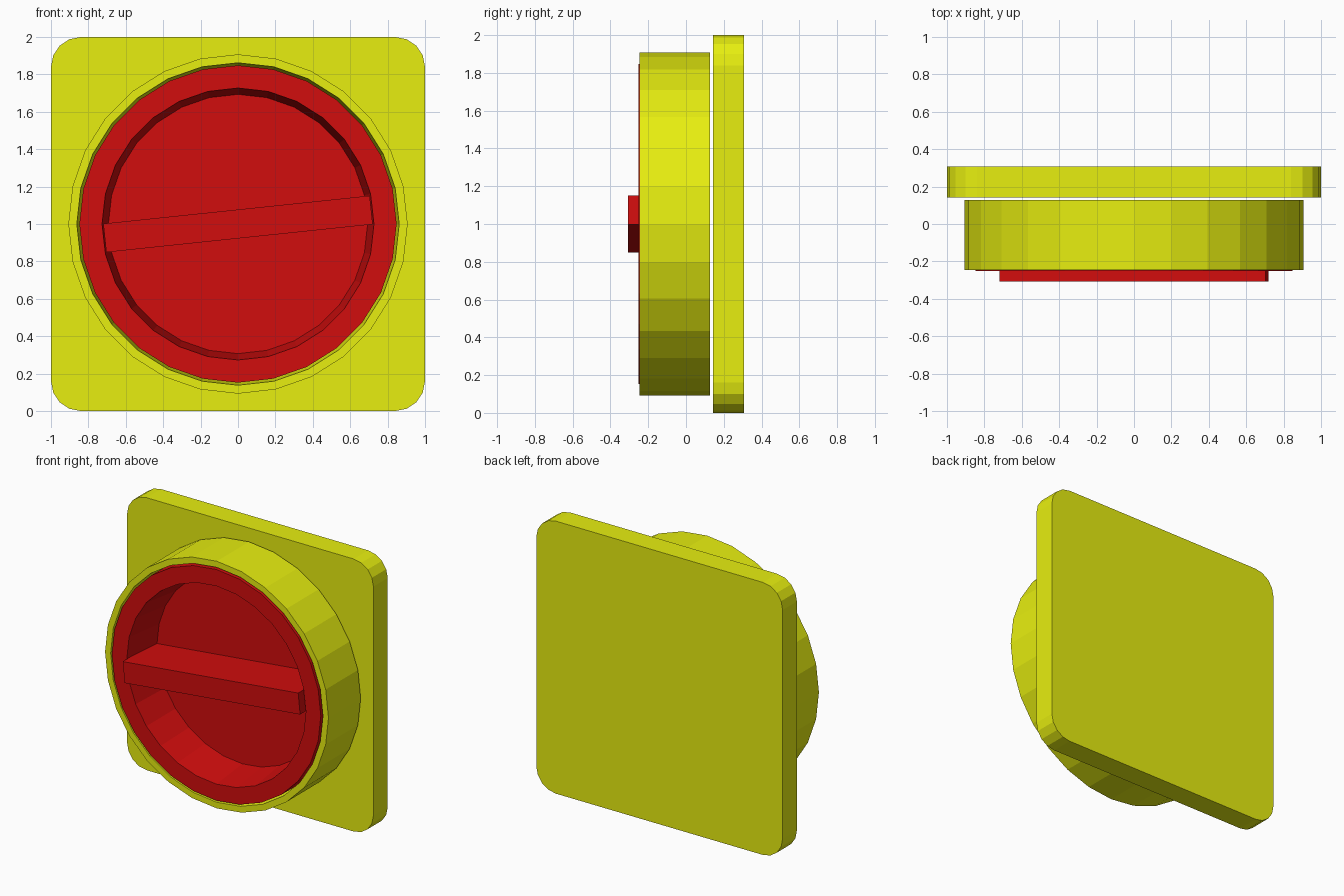
import bpy
import bmesh
import math

if "Cube" in bpy.data.objects:
    bpy.data.objects.remove(bpy.data.objects["Cube"])

SIDES = 28          # facets of every round part
CZ = 1.0            # height of the dial axis


def material(name, rgb):
    m = bpy.data.materials.new(name)
    m.diffuse_color = (*rgb, 1.0)
    m.use_nodes = True
    m.node_tree.nodes["Principled BSDF"].inputs["Base Color"].default_value = m.diffuse_color
    return m


yellow = material("yellow_plastic", (0.80, 0.86, 0.005))
red = material("red_plastic", (0.64, 0.004, 0.004))


def finish(name, bm, mat):
    bmesh.ops.recalc_face_normals(bm, faces=bm.faces)
    mesh = bpy.data.meshes.new(name)
    bm.to_mesh(mesh)
    bm.free()
    mesh.materials.append(mat)
    obj = bpy.data.objects.new(name, mesh)
    bpy.context.collection.objects.link(obj)
    return obj


def cup(name, profile, mat):
    """Closed turned part around the y axis from (radius, y) points, capped at both ends."""
    bm = bmesh.new()
    rings = []
    for r, y in profile:
        rings.append([bm.verts.new((r * math.cos(a), y, CZ + r * math.sin(a)))
                      for a in (2 * math.pi * i / SIDES for i in range(SIDES))])
    for a, b in zip(rings, rings[1:]):
        for i in range(SIDES):
            j = (i + 1) % SIDES
            bm.faces.new((a[i], a[j], b[j], b[i]))
    bm.faces.new(rings[0])
    bm.faces.new(rings[-1])
    return finish(name, bm, mat)


def slab(name, outline, y0, y1, mat):
    """Outline of (x, z) points extruded from y0 to y1."""
    bm = bmesh.new()
    face = bm.faces.new([bm.verts.new((x, y0, z)) for x, z in outline])
    ext = bmesh.ops.extrude_face_region(bm, geom=[face])["geom"]
    moved = [v for v in ext if isinstance(v, bmesh.types.BMVert)]
    bmesh.ops.translate(bm, vec=(0, y1 - y0, 0), verts=moved)
    if not any(f.is_valid and abs(f.calc_center_median().y - y0) < 1e-5 for f in bm.faces):
        bm.faces.new([v for v in bm.verts if abs(v.co.y - y0) < 1e-5])
    return finish(name, bm, mat)


# back plate with rounded corners
R, SEG = 0.16, 4
outline = []
for k, (sx, sz) in enumerate(((1, 1), (-1, 1), (-1, -1), (1, -1))):
    for s in range(SEG + 1):
        a = math.pi / 2 * (k + s / SEG)
        outline.append((sx * (1 - R) + R * math.cos(a),
                        CZ + sz * (1 - R) + R * math.sin(a)))
slab("back_plate", outline, 0.142, 0.308, yellow)

# round housing, a shallow cup with a slightly tapered inner wall
cup("housing", [(0.907, 0.128), (0.907, -0.246), (0.862, -0.246), (0.835, 0.09)], yellow)

# dial with its tapered recess
cup("dial", [(0.848, 0.08), (0.848, -0.251), (0.727, -0.251), (0.693, 0.05)], red)

# tilted grip bar across the recess
tilt = math.radians(6)
L, H = 0.716, 0.077
bar = [(x * math.cos(tilt) - z * math.sin(tilt), CZ + x * math.sin(tilt) + z * math.cos(tilt))
       for x, z in ((-L, -H), (L, -H), (L, H), (-L, H))]
slab("grip_bar", bar, -0.308, 0.055, red)
